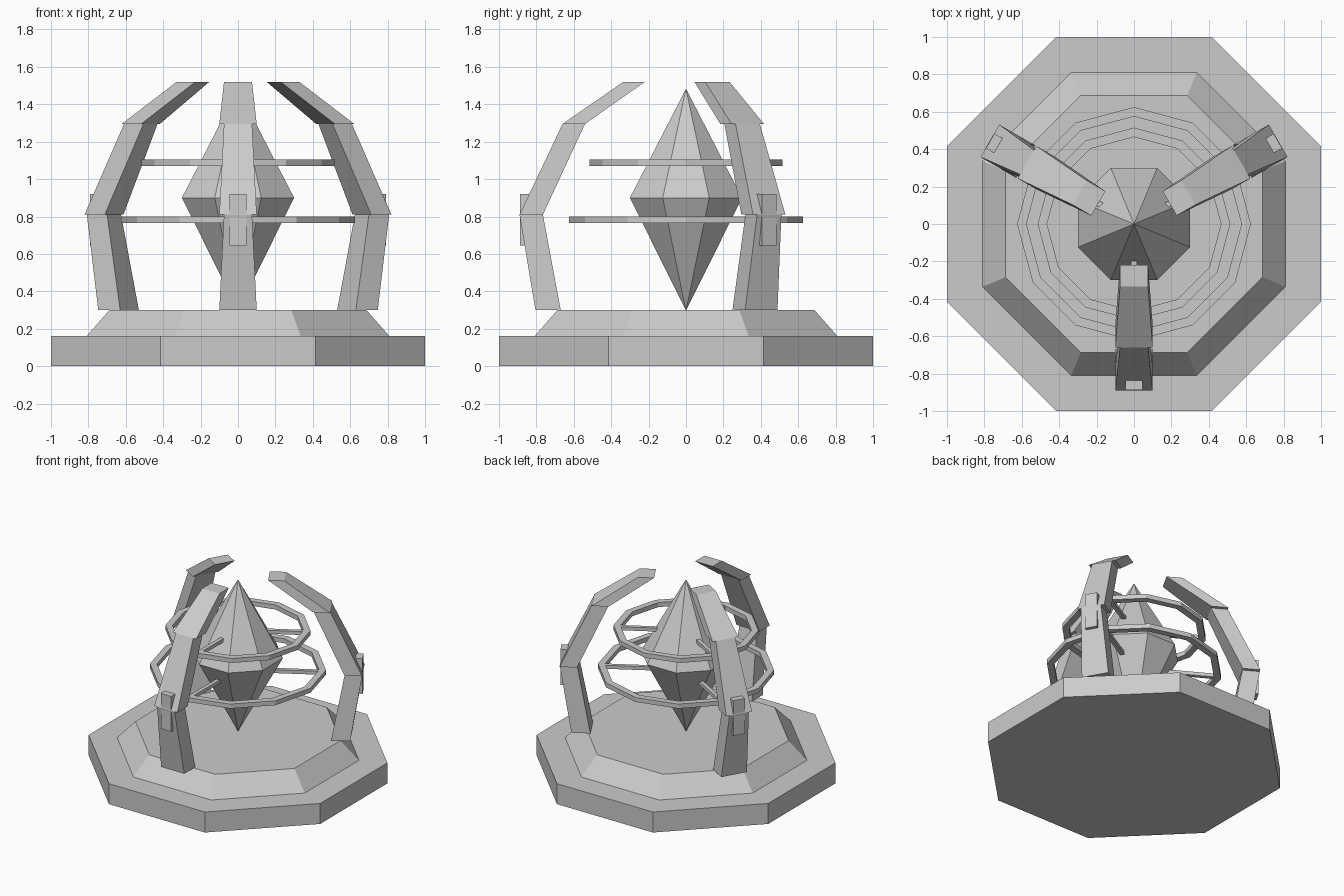
import bpy
import bmesh
from math import radians, cos, pi
from mathutils import Matrix, Vector

cube = bpy.data.objects.get("Cube")
if cube:
    bpy.data.objects.remove(cube)

stone = bpy.data.materials.new("light grey stone")
stone.use_nodes = True
grey = (0.6, 0.6, 0.6, 1)
stone.diffuse_color = grey
stone.node_tree.nodes["Principled BSDF"].inputs["Base Color"].default_value = grey


def loft(name, sections, closed=False, turn=0):
    """Skin matching cross-sections, capping the ends unless closed."""
    bm = bmesh.new()
    rows = [[bm.verts.new(p) for p in s] for s in sections]
    n = len(rows[0])
    pairs = list(zip(rows, rows[1:])) + ([(rows[-1], rows[0])] if closed else [])
    for a, b in pairs:
        for i in range(n):
            j = (i + 1) % n
            bm.faces.new((a[i], a[j], b[j], b[i]))
    if not closed:
        bm.faces.new(rows[0])
        bm.faces.new(rows[-1])
    bmesh.ops.remove_doubles(bm, verts=bm.verts, dist=1e-5)
    bmesh.ops.recalc_face_normals(bm, faces=bm.faces)
    bm.transform(Matrix.Rotation(turn, 4, 'Z'))
    mesh = bpy.data.meshes.new(name)
    bm.to_mesh(mesh)
    bm.free()
    mesh.materials.append(stone)
    obj = bpy.data.objects.new(name, mesh)
    bpy.context.collection.objects.link(obj)
    return obj


def octagon(apothem, z):
    r = apothem / cos(pi / 8)
    return [Matrix.Rotation((i + 0.5) * pi / 4, 3, 'Z') @ Vector((r, 0, z)) for i in range(8)]


def rect(inner, outer, half, z):
    """Level rectangle reaching outward along +x."""
    return [(inner, -half, z), (outer, -half, z), (outer, half, z), (inner, half, z)]


# Stepped base
loft("base_slab", [octagon(1, 0), octagon(1, 0.16)])
loft("base_step", [octagon(0.81, 0.16), octagon(0.687, 0.30)])

# Floating crystal
loft("crystal", [octagon(0.0015, 0.30), octagon(0.3, 0.9), octagon(0.0015, 1.48)])

# Twelve-sided rings: name, inner radius, outer radius, bottom, top
rings = [("lower_ring", 0.575, 0.625, 0.765, 0.80),
         ("upper_ring", 0.465, 0.515, 1.07, 1.105)]
for name, inner, outer, low, high in rings:
    profile = [(inner, 0, low), (outer, 0, low), (outer, 0, high), (inner, 0, high)]
    loft(name, [[Matrix.Rotation(k * pi / 6, 3, 'Z') @ Vector(p) for p in profile]
                for k in range(12)], closed=True)

# Arm joints: inner radius, outer radius, height
joints = [(0.67, 0.805, 0.30), (0.765, 0.89, 0.81), (0.54, 0.66, 1.295), (0.22, 0.335, 1.52)]
parts = ["lower", "middle", "upper"]

for side, angle in (("front", -90), ("back_left", 30), ("back_right", 150)):
    turn = radians(angle)
    # Each arm segment flares at its foot and narrows towards its top
    for part, (i0, o0, z0), (i1, o1, z1) in zip(parts, joints, joints[1:]):
        loft(f"{side}_arm_{part}", [rect(i0, o0, 0.10, z0), rect(i1, o1, 0.075, z1)], turn=turn)
    # Block on the outside of the elbow
    loft(f"{side}_arm_block", [rect(0.82, 0.888, 0.045, z) for z in (0.645, 0.92)], turn=turn)
    # Spokes joining the rings to the crystal
    for name, inner, outer, low, high in rings:
        loft(f"{side}_{name}_spoke",
             [rect(0.17, inner + 0.02, 0.015, z) for z in (low + 0.004, high - 0.004)], turn=turn)
